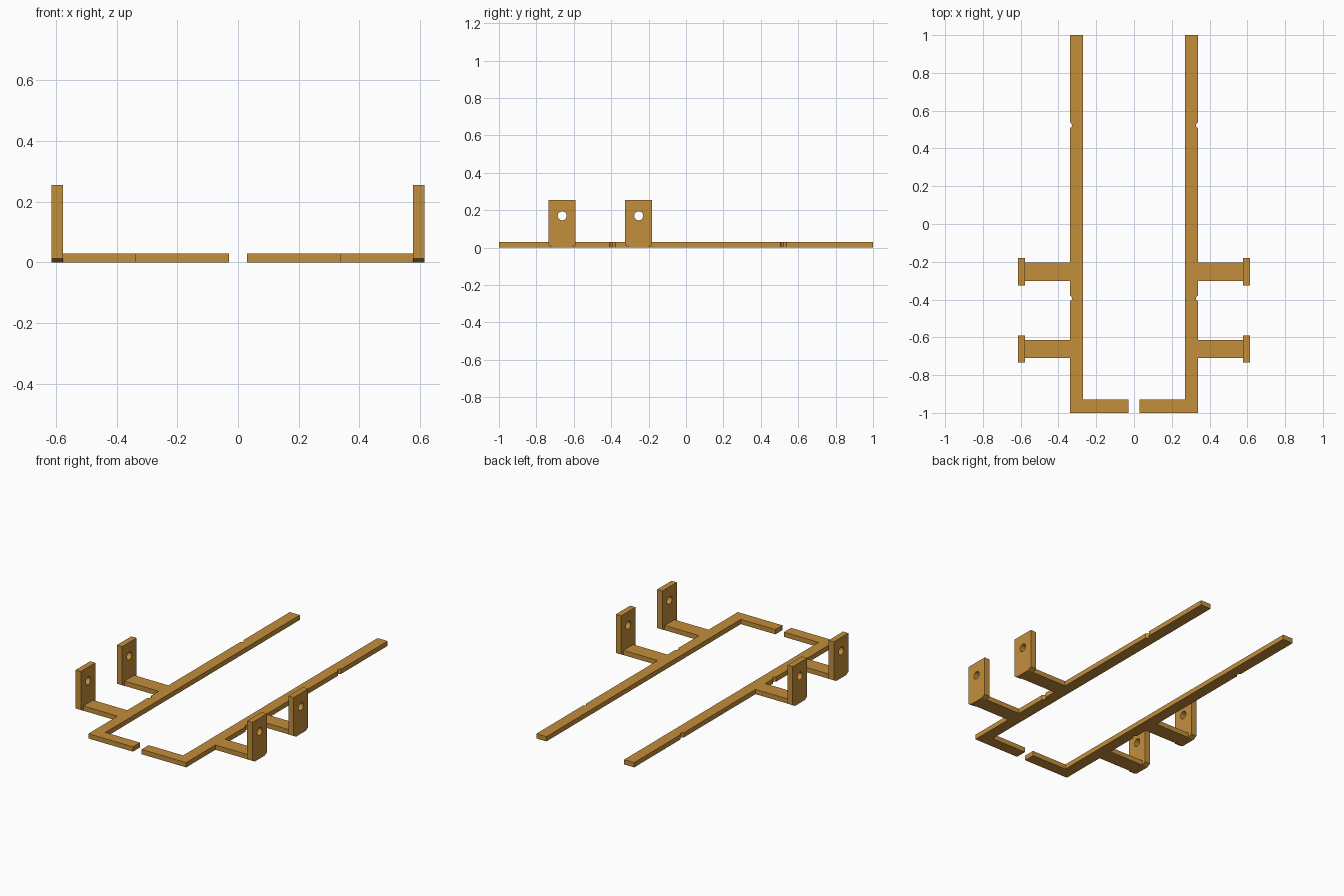
import bpy, bmesh, math
from mathutils import Vector

if "Cube" in bpy.data.objects:
    bpy.data.objects.remove(bpy.data.objects["Cube"])

mat = bpy.data.materials.new("golden_brown")
mat.diffuse_color = (0.55, 0.27, 0.044, 1)
mat.use_nodes = True
mat.node_tree.nodes["Principled BSDF"].inputs["Base Color"].default_value = mat.diffuse_color


def prism(name, points, direction):
    """Extrude a flat outline along a direction into a solid."""
    bm = bmesh.new()
    face = bm.faces.new([bm.verts.new(p) for p in points])
    ext = bmesh.ops.extrude_face_region(bm, geom=[face])
    moved = [g for g in ext["geom"] if isinstance(g, bmesh.types.BMVert)]
    bmesh.ops.translate(bm, vec=Vector(direction), verts=moved)
    bmesh.ops.recalc_face_normals(bm, faces=bm.faces[:])
    mesh = bpy.data.meshes.new(name)
    bm.to_mesh(mesh)
    bm.free()
    mesh.materials.append(mat)
    ob = bpy.data.objects.new(name, mesh)
    bpy.context.collection.objects.link(ob)
    return ob


def mirror_x(ob):
    mod = ob.modifiers.new("mirror", 'MIRROR')
    mod.use_axis = (True, False, False)
    mod.use_clip = False


INNER, OUTER, PLATE_X, END_X = 0.27, 0.34, 0.578, 0.615
ARMS = (-0.662, -0.253)


def arm(y):
    return [(OUTER, y - 0.048), (PLATE_X, y - 0.048),
            (PLATE_X, y + 0.048), (OUTER, y + 0.048)]


def notch(y):
    return [(OUTER, y - 0.016), (OUTER - 0.009, y - 0.009), (OUTER - 0.013, y),
            (OUTER - 0.009, y + 0.009), (OUTER, y + 0.016)]


# Rail with inward front foot, two side arms and two edge notches
outline = [(0.03, -1), (OUTER, -1)]
outline += arm(ARMS[0]) + notch(-0.394) + arm(ARMS[1]) + notch(0.522)
outline += [(OUTER, 1), (INNER, 1), (INNER, -0.93), (0.03, -0.93)]
mirror_x(prism("rail_frame", [(x, y, 0) for x, y in outline], (0, 0, 0.03)))

# Upright plates with a round hole and chamfered lower corners
for label, y in zip(("front", "rear"), ARMS):
    profile = [(-0.048, 0), (0.048, 0), (0.072, 0.013), (0.072, 0.255),
               (-0.072, 0.255), (-0.072, 0.013)]
    plate = prism(label + "_upright_plate",
                  [(PLATE_X, y + dy, z) for dy, z in profile],
                  (END_X - PLATE_X, 0, 0))
    ring = [2 * math.pi * i / 24 for i in range(24)]
    cutter = prism(label + "_hole_cutter",
                   [(0.54, y + 0.024 * math.cos(a), 0.17 + 0.024 * math.sin(a))
                    for a in ring], (0.12, 0, 0))
    cutter.hide_render = True
    cutter.hide_set(True)
    cut = plate.modifiers.new("hole", 'BOOLEAN')
    cut.operation = 'DIFFERENCE'
    cut.solver = 'EXACT'
    cut.object = cutter
    mirror_x(plate)
